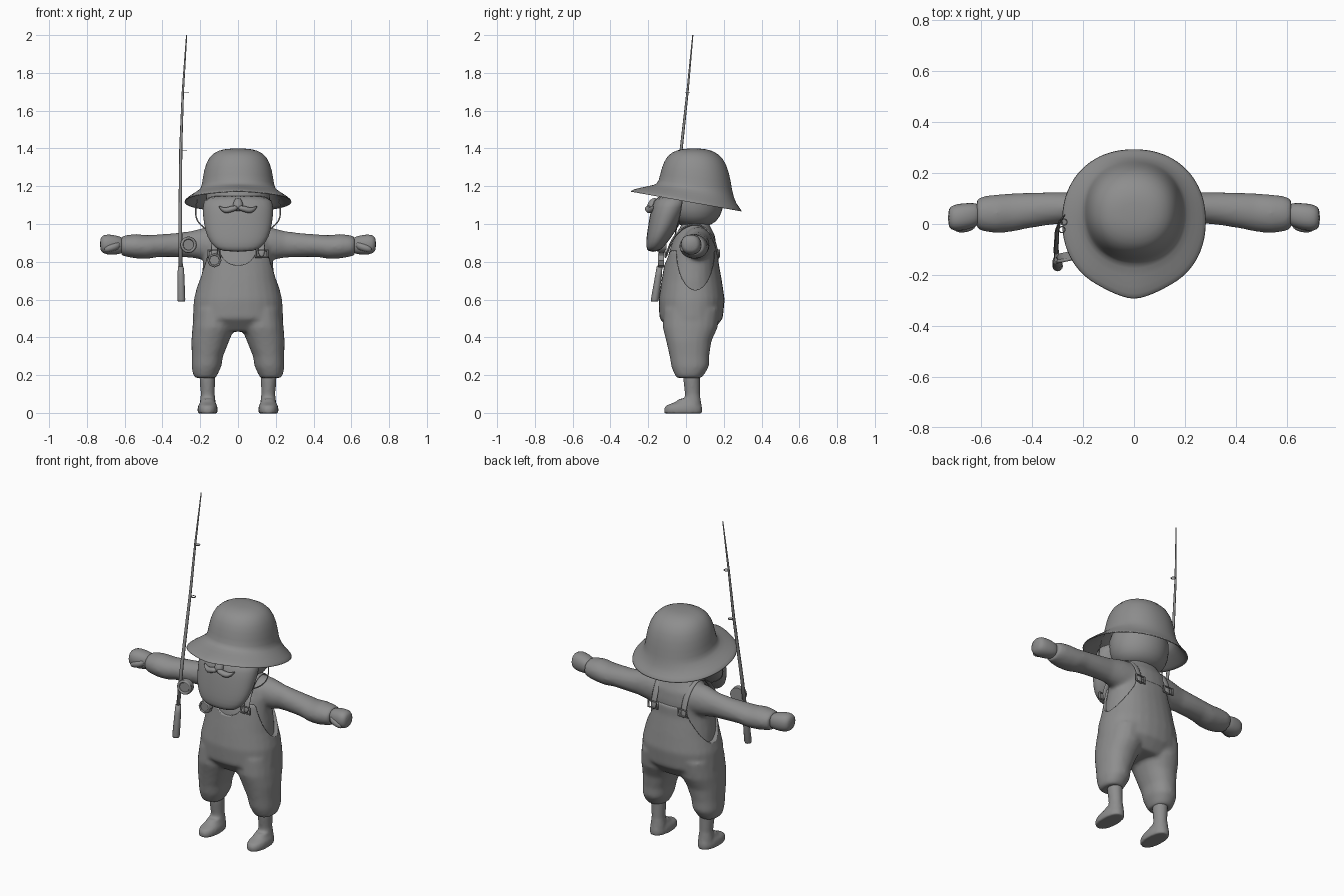
import bpy, bmesh, math
from mathutils import Vector

if "Cube" in bpy.data.objects:
    bpy.data.objects.remove(bpy.data.objects["Cube"])

grey = bpy.data.materials.new("plain_grey")
grey.diffuse_color = (0.27, 0.27, 0.27, 1)
grey.use_nodes = True
grey.node_tree.nodes["Principled BSDF"].inputs["Base Color"].default_value = grey.diffuse_color


def finish(ob, sub=0):
    ob.data.materials.append(grey)
    for p in ob.data.polygons:
        p.use_smooth = True
    if sub:
        m = ob.modifiers.new("Subdivision", 'SUBSURF')
        m.levels = m.render_levels = sub
    return ob


def to_object(name, bm, sub=0):
    bmesh.ops.recalc_face_normals(bm, faces=bm.faces)
    me = bpy.data.meshes.new(name)
    bm.to_mesh(me)
    bm.free()
    ob = bpy.data.objects.new(name, me)
    bpy.context.collection.objects.link(ob)
    return finish(ob, sub)


def add_loft(bm, rings, axis='z', n=16, power=2.0):
    """Rings are (x, y, z, radius_a, radius_b), cut across the given axis."""
    loops = []
    for x, y, z, a, b in rings:
        loop = []
        for i in range(n):
            t = 2 * math.pi * i / n
            c, s = math.cos(t), math.sin(t)
            u = a * math.copysign(abs(c) ** (2 / power), c)
            v = b * math.copysign(abs(s) ** (2 / power), s)
            co = (x + u, y + v, z) if axis == 'z' else (x, y + u, z + v)
            loop.append(bm.verts.new(co))
        loops.append(loop)
    for p, q in zip(loops, loops[1:]):
        for i in range(n):
            j = (i + 1) % n
            bm.faces.new((p[i], p[j], q[j], q[i]))
    bm.faces.new(loops[0])
    bm.faces.new(loops[-1])


def loft(name, rings, axis='z', n=16, power=2.0, sub=1):
    bm = bmesh.new()
    add_loft(bm, rings, axis, n, power)
    return to_object(name, bm, sub)


def fuse(ob, size=0.011, smooth=6):
    """Blend overlapping lofts into one soft skin."""
    m = ob.modifiers.new("Remesh", 'REMESH')
    m.mode, m.voxel_size, m.use_smooth_shade = 'VOXEL', size, True
    m = ob.modifiers.new("Smooth", 'SMOOTH')
    m.factor, m.iterations = 0.5, smooth


def tube(name, points, radius):
    cu = bpy.data.curves.new(name, 'CURVE')
    cu.dimensions = '3D'
    cu.bevel_depth, cu.bevel_resolution, cu.resolution_u = radius, 1, 6
    sp = cu.splines.new('NURBS')
    sp.points.add(len(points) - 1)
    for p, co in zip(sp.points, points):
        p.co = (*co, 1)
    sp.use_endpoint_u, sp.order_u = True, 3
    ob = bpy.data.objects.new(name, cu)
    bpy.context.collection.objects.link(ob)
    cu.materials.append(grey)


def ring(name, loc, big, small, rot=(0, 0, 0), sides=16):
    bpy.ops.mesh.primitive_torus_add(location=loc, rotation=rot, major_radius=big,
                                     minor_radius=small, major_segments=sides, minor_segments=6)
    ob = bpy.context.object
    ob.name = name
    return finish(ob)


def disc(name, loc, r, depth, rot, sides=20):
    bpy.ops.mesh.primitive_cylinder_add(vertices=sides, radius=r, depth=depth,
                                        location=loc, rotation=rot)
    ob = bpy.context.object
    ob.name = name
    finish(ob)
    bpy.ops.object.shade_smooth_by_angle()
    return ob


# Hat: crown and tilted brim with a pointed front
bm = bmesh.new()
N = 40
loops = []
for cy, cz, rx, ry, slope in [(.04, 1.40, .04, .035, 0), (.045, 1.392, .105, .095, 0),
                              (.05, 1.36, .155, .15, -.05), (.05, 1.29, .182, .18, -.08),
                              (.05, 1.205, .192, .195, -.12), (.045, 1.185, .203, .207, -.13),
                              (.015, 1.15, .25, .25, -.16), (.012, 1.122, .288, .288, -.18)]:
    loop = []
    for i in range(N):
        t = 2 * math.pi * i / N
        c, s = math.cos(t), math.sin(t)
        x = rx * math.copysign(abs(c) ** .93, c)
        y = cy + ry * math.copysign(abs(s) ** .93, s)
        if rx > .24 and s < 0:
            y -= .025 * max(0, 1 - abs(c) * 2.5)
        loop.append(bm.verts.new((x, y, cz + slope * y)))
    loops.append(loop)
for p, q in zip(loops, loops[1:]):
    for i in range(N):
        bm.faces.new((p[i], p[(i + 1) % N], q[(i + 1) % N], q[i]))
bm.faces.new(loops[0])
hat = to_object("hat", bm)
m = hat.modifiers.new("Thickness", 'SOLIDIFY')
m.thickness, m.offset = .01, -1
m = hat.modifiers.new("Subdivision", 'SUBSURF')
m.levels = m.render_levels = 1

# Head with beard, nose and moustache
loft("head", [(0, .05, .985, .07, .06), (0, .045, 1.01, .14, .12), (0, .04, 1.07, .172, .158),
              (0, .04, 1.15, .175, .165), (0, .04, 1.24, .15, .15)], n=20)
loft("beard", [(0, -.06, 1.16, .18, .10), (0, -.085, 1.09, .192, .10), (0, -.115, 1.0, .184, .085),
               (0, -.143, .93, .166, .067), (0, -.165, .878, .13, .048), (0, -.175, .852, .08, .025)],
     n=20, power=2.2)
loft("nose", [(0, -.17, 1.065, .015, .015), (0, -.185, 1.08, .032, .026),
              (0, -.18, 1.11, .028, .026), (0, -.165, 1.14, .015, .015)], n=10)
for s in (1, -1):
    loft("moustache", [(0, -.2, 1.085, .015, .012), (s * .03, -.2, 1.082, .02, .018),
                       (s * .06, -.195, 1.07, .02, .017), (s * .085, -.185, 1.076, .016, .013),
                       (s * .102, -.175, 1.095, .005, .005)], axis='x', n=10)

# Hat cord hanging under the chin
tube("chin_cord", [(-.215, -.02, 1.13), (-.235, -.03, 1.05), (-.19, -.05, .98), (-.08, -.06, .93),
                   (.08, -.06, .93), (.19, -.05, .98), (.235, -.03, 1.05), (.215, -.02, 1.13)], .0035)

# Shirt: chest and sleeves
bm = bmesh.new()
add_loft(bm, [(0, .03, .6, .20, .145), (0, .025, .7, .196, .142), (0, .03, .8, .184, .132),
              (0, .04, .88, .18, .122), (0, .048, .94, .165, .105), (0, .05, .985, .12, .08),
              (0, .05, 1.03, .075, .06)], n=24, power=2.2)
for s in (1, -1):
    add_loft(bm, [(s * .05, .06, .89, .09, .10), (s * .17, .062, .895, .075, .088),
                  (s * .25, .065, .892, .06, .07), (s * .34, .06, .888, .065, .063),
                  (s * .42, .052, .885, .07, .06), (s * .48, .045, .878, .076, .063),
                  (s * .54, .04, .882, .076, .065), (s * .59, .04, .884, .07, .058),
                  (s * .618, .04, .884, .058, .05)], axis='x', n=20)
fuse(to_object("shirt", bm))

# Overalls: bib and trouser legs, opened at the arms and neckline
bm = bmesh.new()
add_loft(bm, [(0, .03, .43, .18, .11), (0, .027, .5, .24, .168), (0, .03, .6, .234, .175),
              (0, .03, .7, .21, .16), (0, .03, .8, .196, .142), (0, .035, .86, .19, .135)],
         n=28, power=2.2)
for s in (1, -1):
    add_loft(bm, [(s * .12, .03, .55, .11, .15), (s * .13, .022, .45, .112, .145),
                  (s * .147, .015, .38, .1, .12), (s * .162, .018, .3, .083, .105),
                  (s * .167, .022, .245, .079, .1), (s * .173, .018, .205, .066, .08),
                  (s * .173, .016, .185, .055, .066)], n=20, power=2.2)
overalls = to_object("overalls", bm)
fuse(overalls)
cutters = [loft("armhole_cutter", [(-.4, .05, .86, .1, .21), (.4, .05, .86, .1, .21)],
                axis='x', n=32, sub=0),
           disc("neckline_cutter", (0, -.15, .88), .1, .2, (math.pi / 2, 0, 0), 32)]
for c in cutters:
    c.hide_render = True
    c.hide_set(True)
    m = overalls.modifiers.new("Opening", 'BOOLEAN')
    m.operation, m.object, m.solver = 'DIFFERENCE', c, 'EXACT'

for s in (1, -1):
    # Shoulder strap ribbon
    bm = bmesh.new()
    path = [(.125, -.105, .82), (.125, -.092, .88), (.118, -.055, .95), (.11, .0, .99), (.108, .05, 1.003),
            (.105, .1, .985), (.1, .145, .93), (.1, .166, .86), (.1, .172, .81)]
    rows = [[bm.verts.new((s * (x + d), y, z)) for d in (-.02, .02)] for x, y, z in path]
    for p, q in zip(rows, rows[1:]):
        bm.faces.new((p[0], p[1], q[1], q[0]))
    strap = to_object("strap", bm)
    m = strap.modifiers.new("Thickness", 'SOLIDIFY')
    m.thickness, m.offset = .012, 0
    m = strap.modifiers.new("Subdivision", 'SUBSURF')
    m.levels = m.render_levels = 1
    # Strap buckles, front and back
    for x, y in ((.125, -.108), (.1, .174)):
        ob = ring("buckle", (s * x, y, .843), .036, .006, (math.pi / 2, math.pi / 4, 0), 4)
        ob.data.transform(ob.matrix_basis.to_3x3().to_4x4())
        ob.rotation_euler = (0, 0, 0)
        ob.scale = (1.2, 1, .75)
    # Hand with thumb
    loft("hand", [(s * .595, .04, .885, .034, .034), (s * .625, .035, .888, .05, .048),
                  (s * .67, .028, .89, .055, .056), (s * .71, .024, .893, .054, .053),
                  (s * .732, .024, .893, .036, .034)], axis='x', n=14, power=2.3)
    loft("thumb", [(s * .62, .0, .89, .016, .018), (s * .65, -.014, .88, .02, .022),
                   (s * .69, -.016, .87, .02, .022), (s * .71, -.012, .865, .012, .012)], axis='x', n=10)
    # Bare lower leg and foot
    bm = bmesh.new()
    add_loft(bm, [(s * .165, .03, .25, .042, .046), (s * .162, .03, .17, .041, .044),
                  (s * .16, .034, .1, .037, .04), (s * .16, .036, .05, .043, .045),
                  (s * .16, .036, .008, .046, .046)], n=16)
    add_loft(bm, [(s * .161, -.015, -.003, .051, .1), (s * .161, -.015, .02, .054, .102),
                  (s * .161, -.012, .038, .05, .096), (s * .16, .01, .058, .04, .066),
                  (s * .16, .02, .075, .036, .055)], n=20, power=2.3)
    fuse(to_object("foot", bm), .008, 4)

# Small trinket on the bib
disc("bib_trinket", (-.125, -.13, .808), .038, .025, (math.pi / 2, 0, 0), 8)
ring("trinket_rim", (-.125, -.143, .808), .032, .006, (math.pi / 2, 0, 0), 8)

# Fishing rod: grip, tapering pole, line guides and reel
loft("rod_grip", [(-.30, -.166, .59, .018, .018), (-.30, -.165, .6, .021, .021),
                  (-.302, -.145, .73, .018, .018), (-.303, -.14, .775, .015, .015)], n=12, sub=0)
loft("rod_pole", [(-.303, -.142, .76, .011, .011), (-.306, -.1, 1.0, .010, .010),
                  (-.303, -.025, 1.4, .008, .008), (-.292, .008, 1.7, .006, .006),
                  (-.272, .036, 2.0, .003, .003)], n=8, sub=0)
for x, y, z in ((-.283, -.022, 1.39), (-.275, .008, 1.695)):
    ring("line_guide", (x, y, z), .012, .0025)
disc("reel", (-.262, -.125, .89), .042, .03, (math.pi / 2, 0, .2), 16)
ring("reel_rim", (-.262, -.14, .89), .036, .008, (math.pi / 2, 0, .2))
tube("reel_mount", [(-.304, -.125, .87), (-.285, -.125, .885), (-.262, -.125, .89)], .01)
